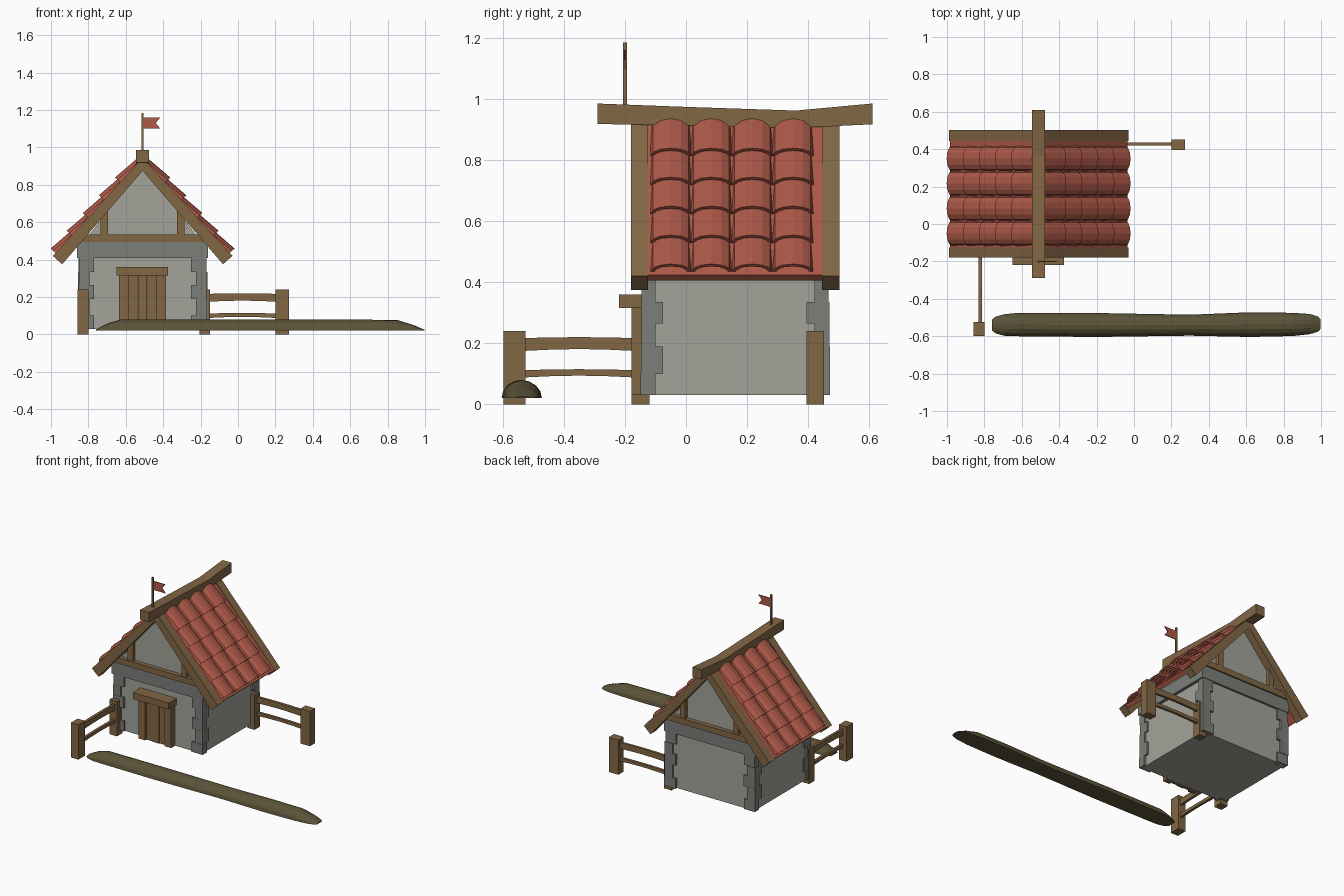
import bpy, bmesh, math, random

random.seed(4)
if "Cube" in bpy.data.objects:
    bpy.data.objects.remove(bpy.data.objects["Cube"], do_unlink=True)

CX = -0.51  # centre line of the house


def material(name, rgb):
    m = bpy.data.materials.new(name)
    m.use_nodes = True
    m.diffuse_color = (*rgb, 1)
    m.node_tree.nodes["Principled BSDF"].inputs["Base Color"].default_value = (*rgb, 1)
    return m


WALL = material("light plaster", (0.37, 0.37, 0.33))
STONE = material("grey stone", (0.20, 0.21, 0.19))
WOOD = material("brown wood", (0.225, 0.135, 0.06))
TILE = material("red clay", (0.42, 0.10, 0.066))
LOG = material("dark olive bark", (0.105, 0.086, 0.040))


def loft(bm, rings):
    """Skin closed rings of points and cap both ends."""
    rows = [[bm.verts.new(p) for p in r] for r in rings]
    n = len(rows[0])
    for a, b in zip(rows, rows[1:]):
        for i in range(n):
            j = (i + 1) % n
            bm.faces.new((a[i], a[j], b[j], b[i]))
    bm.faces.new(rows[0][::-1])
    bm.faces.new(rows[-1])


def build(name, mat, solids):
    """Make one object out of a list of lofted solids."""
    bm = bmesh.new()
    for rings in solids:
        loft(bm, rings)
    bmesh.ops.recalc_face_normals(bm, faces=bm.faces)
    me = bpy.data.meshes.new(name)
    bm.to_mesh(me)
    bm.free()
    me.materials.append(mat)
    ob = bpy.data.objects.new(name, me)
    bpy.context.collection.objects.link(ob)
    return ob


def prism(pts, y0, y1):
    """Extrude an x-z outline along y."""
    return [[(x, y, z) for x, z in pts] for y in (y0, y1)]


def box(x0, x1, y0, y1, z0, z1):
    return prism([(x0, z0), (x1, z0), (x1, z1), (x0, z1)], y0, y1)


def flip(pts, side):
    """Keep (side 1) or mirror (side -1) an x-z outline about the house centre."""
    return [(CX + side * (x - CX), z) for x, z in pts]


SIDES = (1, -1)

# Walls, stone band and gable
build("walls", WALL, [box(-0.84, -0.18, -0.135, 0.455, 0.03, 0.41)])
build("stone_band", STONE, [box(-0.86, -0.16, -0.152, 0.47, 0.408, 0.495)])
build("gable_walls", WALL,
      [prism([(-0.83, 0.49), (-0.19, 0.49), (CX, 0.895)], -0.13, 0.45)])

# Alternating corner stones
stones = []
levels = [0.03, 0.10, 0.19, 0.265, 0.335, 0.409]
for cx, dx in ((-0.84, 1), (-0.18, -1)):
    for cy, dy in ((-0.135, 1), (0.455, -1)):
        for i, (z0, z1) in enumerate(zip(levels, levels[1:])):
            lx, ly = (0.07, 0.035) if i % 2 == 0 else (0.045, 0.06)
            out = 0.014 + random.uniform(-0.004, 0.003)
            xs = sorted((cx - dx * out, cx + dx * lx))
            ys = sorted((cy - dy * out, cy + dy * ly))
            stones.append(box(*xs, *ys, z0, z1))
build("corner_stones", STONE, stones)

# Timber framing on both gables
rafter = [(-0.99, 0.42), (-0.94, 0.375), (CX, 0.875), (CX, 0.945)]
for label, r0, r1, b0, b1 in (("front", -0.18, -0.125, -0.16, -0.12),
                              ("back", 0.445, 0.503, 0.44, 0.48)):
    build(label + "_rafters", WOOD, [prism(flip(rafter, s), r0, r1) for s in SIDES])
    build(label + "_gable_beam", WOOD, [box(-0.85, -0.17, b0, b1, 0.495, 0.535)])
    post = [(-0.735, 0.53), (-0.695, 0.53), (-0.695, 0.68), (-0.735, 0.63)]
    build(label + "_gable_posts", WOOD,
          [prism(flip(post, s), b0 + 0.005, b1 - 0.005) for s in SIDES])

# Roof boards
board = [(-0.985, 0.424), (-0.965, 0.405), (CX, 0.9), (CX, 0.938)]
build("roof_boards", TILE, [prism(flip(board, s), -0.13, 0.448) for s in SIDES])

# Arched tiles, each tilted so its upper end tucks under the next row
ANG = math.radians(47.8)
C, S = math.cos(ANG), math.sin(ANG)


def tile_ring(side, yc, u, base):
    ring = []
    arcs = [(0.067, 0.038, range(7)), (0.055, 0.026, range(6, -1, -1))]
    for w, h, steps in arcs:
        for k in steps:
            a = math.pi * k / 6
            n = base + h * math.sin(a)
            x = -0.985 + u * C - n * S
            z = 0.42 + u * S + n * C
            ring.append((CX + side * (x - CX), yc + w * math.cos(a), z))
    return ring


tiles = []
for side in SIDES:
    for row in range(5):
        for col in range(4):
            u, yc = 0.018 + 0.128 * row, -0.05 + 0.1333 * col
            tiles.append([tile_ring(side, yc, u, 0.001),
                          tile_ring(side, yc, u + 0.16, -0.019)])
build("roof_tiles", TILE, tiles)

# Sagging ridge beam
ridge = [(-0.29, 0.918, 0.985), (0.0, 0.913, 0.974), (0.36, 0.905, 0.962), (0.61, 0.917, 0.985)]
build("ridge_beam", WOOD, [[[(-0.545, y, a), (-0.475, y, a), (-0.475, y, b), (-0.545, y, b)]
                            for y, a, b in ridge]])

# Flag
build("flag_pole", WOOD, [box(-0.516, -0.504, -0.206, -0.194, 0.97, 1.185)])
build("flag", TILE, [prism([(-0.504, 1.10), (-0.415, 1.10), (-0.44, 1.13),
                            (-0.415, 1.16), (-0.504, 1.16)], -0.203, -0.197)])

# Plank door with lintel
planks = []
for i in range(5):
    x = -0.635 + 0.05 * i
    front = (-0.178, -0.163, -0.168, -0.162, -0.178)[i]
    planks.append(box(x, x + 0.049, front, -0.13, 0.03, 0.32))
build("door", WOOD, planks)
build("door_lintel", WOOD, [box(-0.65, -0.375, -0.22, -0.13, 0.315, 0.36)])


# Fences: two posts joined by slightly bowed rails
def rail(start, end, fixed, z0, z1, along_x):
    rings = []
    for k in range(5):
        t = k / 4
        p = start + (end - start) * t
        b = 0.006 * math.sin(math.pi * t)
        loop = [(fixed - 0.009, z0 + b), (fixed + 0.009, z0 + b),
                (fixed + 0.009, z1 + b * 0.5), (fixed - 0.009, z1 + b * 0.5)]
        rings.append([(p, f, z) if along_x else (f, p, z) for f, z in loop])
    return rings


RAILS = ((0.175, 0.217), (0.088, 0.112))
build("front_fence_posts", WOOD, [box(-0.857, -0.80, -0.598, -0.525, 0, 0.24),
                                  box(-0.857, -0.80, -0.178, -0.12, 0, 0.24)])
build("front_fence_rails", WOOD, [rail(-0.53, -0.17, -0.823, a, b, False) for a, b in RAILS])
build("side_fence_posts", WOOD, [box(0.20, 0.273, 0.395, 0.452, 0, 0.24),
                                 box(-0.205, -0.15, 0.395, 0.452, 0, 0.24)])
build("side_fence_rails", WOOD, [rail(-0.16, 0.205, 0.428, a, b, True) for a, b in RAILS])

# Long half log: x, half width, height, centre y
sections = [(-0.758, 0.030, 0.008, -0.540), (-0.74, 0.045, 0.018, -0.540),
            (-0.69, 0.058, 0.042, -0.540), (-0.63, 0.062, 0.059, -0.538),
            (-0.2, 0.064, 0.060, -0.540), (0.3, 0.056, 0.060, -0.541),
            (0.62, 0.066, 0.059, -0.538), (0.85, 0.062, 0.058, -0.537),
            (0.94, 0.054, 0.030, -0.535), (0.985, 0.040, 0.010, -0.535),
            (0.998, 0.025, 0.005, -0.535)]
build("log", LOG, [[[(x, yc + w * math.cos(math.pi * k / 8), 0.02 + h * math.sin(math.pi * k / 8))
                     for k in range(9)] for x, w, h, yc in sections]])
